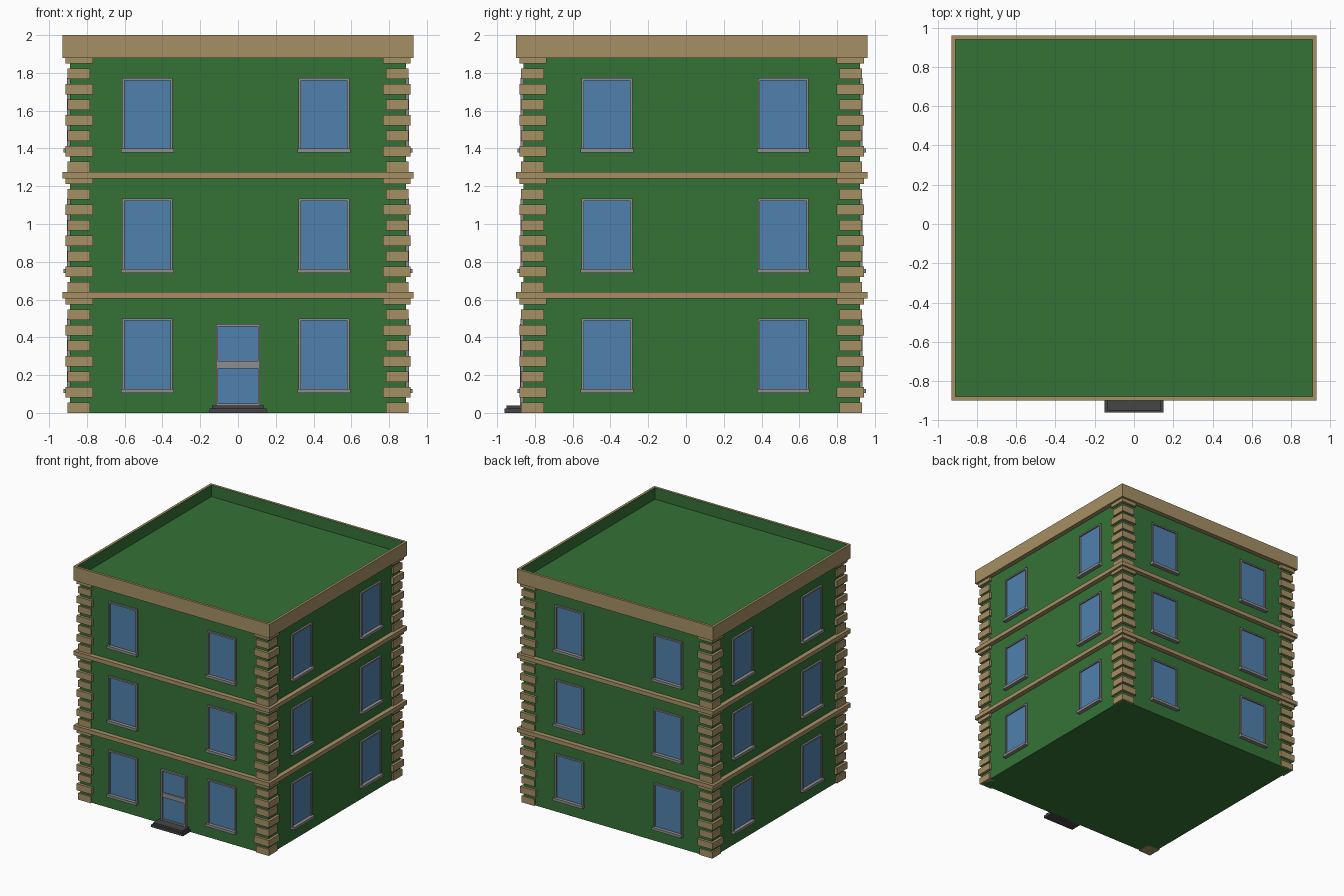
import bpy, bmesh
from math import pi
from mathutils import Matrix, Vector

if "Cube" in bpy.data.objects:
    bpy.data.objects.remove(bpy.data.objects["Cube"])

CY = 0.03            # building centre in y (the doorstep sticks out in front)
WALL, TRIM = 0.89, 0.93


def material(name, rgb):
    m = bpy.data.materials.new(name)
    m.diffuse_color = (*rgb, 1)
    m.use_nodes = True
    m.node_tree.nodes["Principled BSDF"].inputs["Base Color"].default_value = m.diffuse_color
    return m


GREEN = material("green_wall", (0.035, 0.17, 0.037))
TAN = material("tan_stone", (0.38, 0.28, 0.13))
BLUE = material("blue_glass", (0.08, 0.22, 0.42))
GREY = material("grey_frame", (0.27, 0.27, 0.27))
DARK = material("dark_step", (0.06, 0.06, 0.06))


def box(bm, x, y, z, turn=0.0):
    """Box from (min, max) ranges, turned about the building axis."""
    size = Vector((x[1] - x[0], y[1] - y[0], z[1] - z[0]))
    mid = Vector((sum(x) / 2, sum(y) / 2, sum(z) / 2))
    mat = (Matrix.Translation((0, CY, 0)) @ Matrix.Rotation(turn, 4, 'Z')
           @ Matrix.Translation(mid) @ Matrix.Diagonal((*size, 1)))
    return bmesh.ops.create_cube(bm, size=1, matrix=mat)


def finish(bm, name, *mats):
    me = bpy.data.meshes.new(name)
    bm.to_mesh(me)
    bm.free()
    for m in mats:
        me.materials.append(m)
    ob = bpy.data.objects.new(name, me)
    bpy.context.collection.objects.link(ob)
    return ob


# Main walls
bm = bmesh.new()
box(bm, (-WALL, WALL), (-WALL, WALL), (0, 1.885))
finish(bm, "walls", GREEN)

# Cornice with sunken green roof
bm = bmesh.new()
box(bm, (-TRIM, TRIM), (-TRIM, TRIM), (1.88, 2.0))
bm.faces.ensure_lookup_table()
top = max(bm.faces, key=lambda f: f.calc_center_median().z)
bmesh.ops.inset_region(bm, faces=[top], thickness=0.03)
ext = bmesh.ops.extrude_discrete_faces(bm, faces=[top])
roof = ext["faces"][0]
bmesh.ops.translate(bm, verts=roof.verts, vec=(0, 0, -0.10))
roof.material_index = 1
for e in roof.edges:
    for f in e.link_faces:
        f.material_index = 1
finish(bm, "cornice_and_roof", TAN, GREEN)

# Floor bands
bm = bmesh.new()
for z in (0.605, 1.24):
    box(bm, (-TRIM, TRIM), (-TRIM, TRIM), (z, z + 0.035))
finish(bm, "floor_bands", TAN)

# Corner stones, alternating narrow and wide
bm = bmesh.new()
for base in (0, 0.638, 1.275):
    for i in range(8):
        inner, outer = ((0.783, 0.903), (0.768, 0.912))[i % 2]
        z = base + i * 0.082
        for k in range(4):
            box(bm, (inner, outer), (-outer, -inner),
                (z, min(z + 0.056, base + 0.61)), k * pi / 2)
finish(bm, "corner_stones", TAN)


def frame(bm, u0, u1, z0, z1, out, turn=0, bar=0.012):
    y = (-out, -WALL + 0.01)
    box(bm, (u0, u0 + bar), y, (z0, z1), turn)
    box(bm, (u1 - bar, u1), y, (z0, z1), turn)
    box(bm, (u0 + bar, u1 - bar), y, (z1 - bar, z1), turn)


# Windows on all four sides
glass, frames, sills = bmesh.new(), bmesh.new(), bmesh.new()
sides = [(-0.48, 0.455), (-0.448, 0.485), (0.48, -0.455), (0.448, -0.485)]
for k, centres in enumerate(sides):
    turn = k * pi / 2
    for u in centres:
        for z in (0.105, 0.74, 1.378):
            box(glass, (u - 0.125, u + 0.125), (-0.894, -0.88),
                (z + 0.01, z + 0.388), turn)
            frame(frames, u - 0.134, u + 0.134, z + 0.015, z + 0.395, 0.905, turn)
            box(sills, (u - 0.14, u + 0.14), (-0.923, -0.88), (z, z + 0.022), turn)
finish(glass, "window_glass", BLUE)
finish(frames, "window_frames", GREY)
finish(sills, "window_sills", GREY)

# Front door
bm = bmesh.new()
frame(bm, -0.117, 0.117, 0.035, 0.47, 0.908)
for z0, z1 in ((0.035, 0.05), (0.235, 0.275)):
    box(bm, (-0.105, 0.105), (-0.904, -0.88), (z0, z1))
finish(bm, "door_frame", GREY)
bm = bmesh.new()
box(bm, (-0.107, 0.107), (-0.895, -0.88), (0.045, 0.462))
finish(bm, "door_glass", BLUE)

# Doorstep in two tiers
bm = bmesh.new()
box(bm, (-0.15, 0.15), (-0.99, -0.88), (0, 0.022))
box(bm, (-0.137, 0.137), (-0.98, -0.88), (0.022, 0.038))
finish(bm, "doorstep", DARK)
